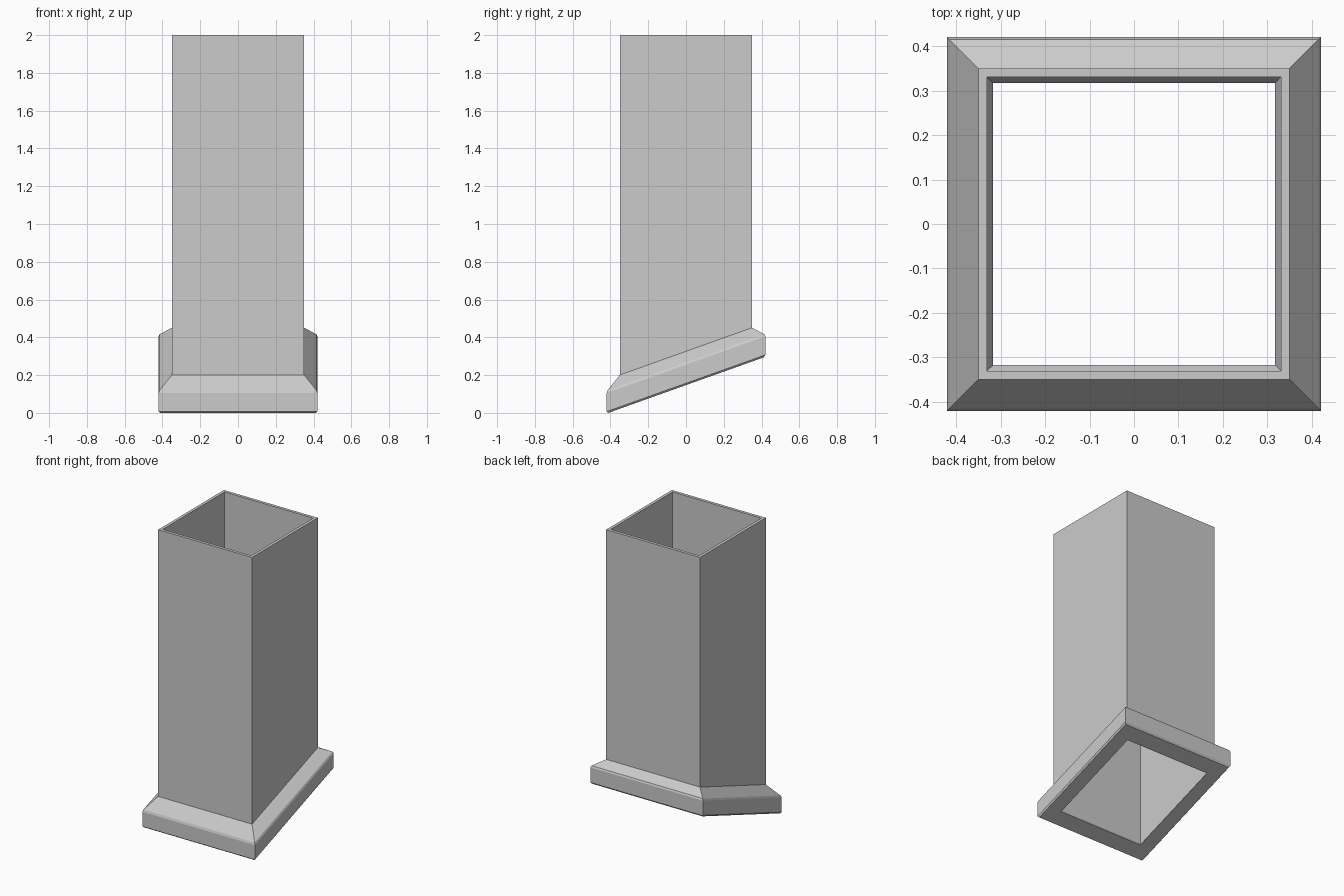
import bpy, bmesh

if "Cube" in bpy.data.objects:
    bpy.data.objects.remove(bpy.data.objects["Cube"])

TILT = 0.357  # roof pitch followed by the foot of the stack


def square_sweep(name, profile):
    """Skin square rings; each entry is (half width, height at y=0, tilt)."""
    bm = bmesh.new()
    rings = []
    for r, h, tilt in profile:
        corners = [(-r, -r), (r, -r), (r, r), (-r, r)]
        rings.append([bm.verts.new((x, y, h + tilt * y)) for x, y in corners])
    for a, b in zip(rings, rings[1:]):
        for i in range(4):
            j = (i + 1) % 4
            bm.faces.new((a[i], a[j], b[j], b[i]))
    mesh = bpy.data.meshes.new(name)
    bm.to_mesh(mesh)
    bm.free()
    obj = bpy.data.objects.new(name, mesh)
    bpy.context.collection.objects.link(obj)
    return obj


# Hollow square stack: outer wall, top rim, inner wall
square_sweep("chimney_stack", [
    (0.35, 0.326, TILT),
    (0.35, 2.0, 0),
    (0.33, 2.0, 0),
    (0.33, 0.172, TILT),
])

# Sloped base collar: inner lip, underside, chamfered skirt, sloping shoulder
square_sweep("base_collar", [
    (0.33, 0.172, TILT),
    (0.317, 0.147, TILT),
    (0.412, 0.147, TILT),
    (0.42, 0.157, TILT),
    (0.42, 0.255, TILT),
    (0.415, 0.268, TILT),
    (0.35, 0.326, TILT),
])
